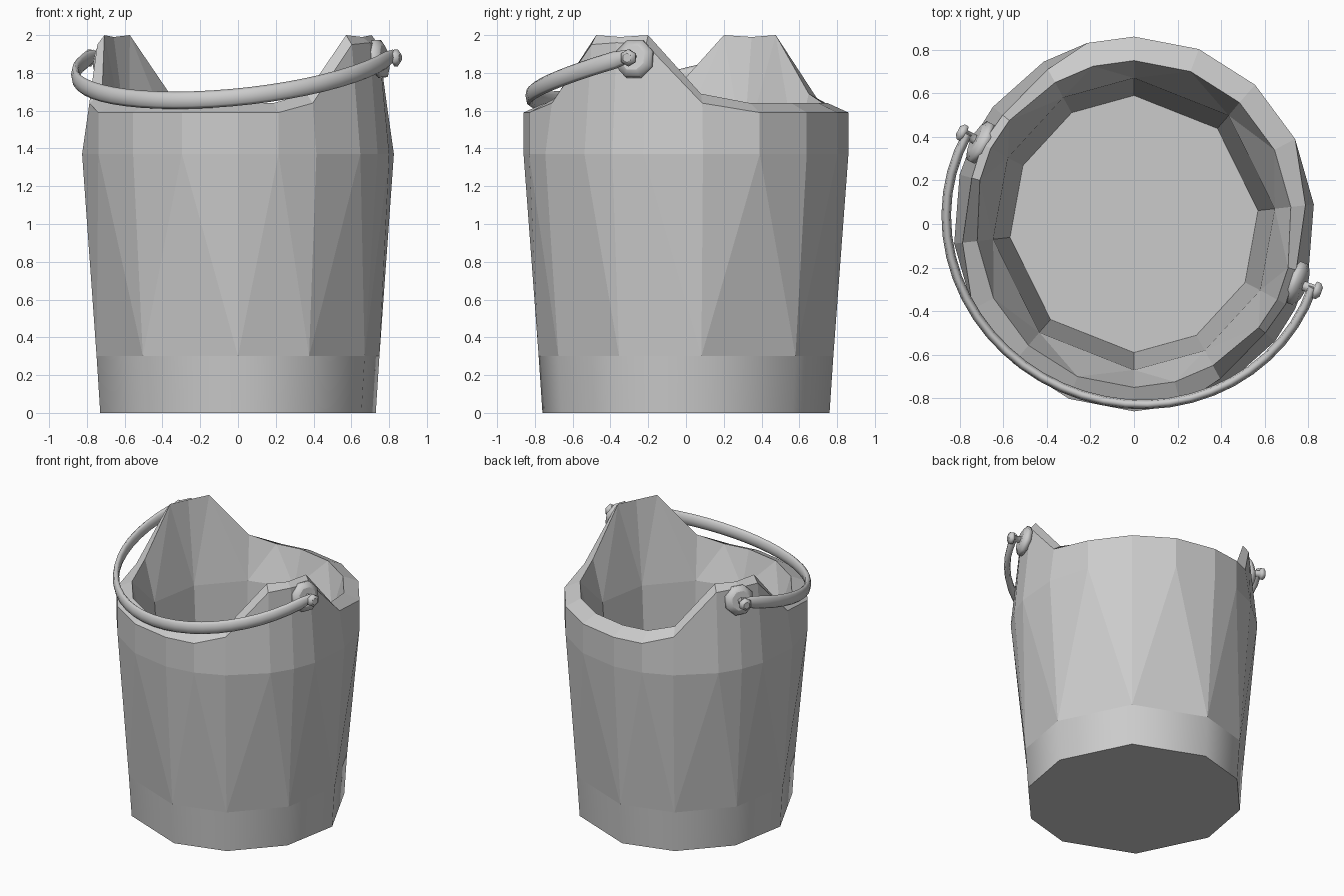
import bpy, bmesh, math
from mathutils import Vector

if "Cube" in bpy.data.objects:
    bpy.data.objects.remove(bpy.data.objects["Cube"])

LUG = -27   # direction of one raised lug; the other is opposite
REL = [-33, -11.7, 0, 11.7, 33, 54, 75, 96, 117, 132]
ANG = [math.radians(LUG + h + a) for h in (0, 180) for a in REL]


def finish(name, bm):
    bmesh.ops.recalc_face_normals(bm, faces=bm.faces)
    me = bpy.data.meshes.new(name)
    bm.to_mesh(me)
    bm.free()
    ob = bpy.data.objects.new(name, me)
    bpy.context.collection.objects.link(ob)
    return ob


def bridge(bm, a, b):
    n = len(a)
    return [bm.faces.new((a[i], a[(i + 1) % n], b[(i + 1) % n], b[i])) for i in range(n)]


def fan_bridge(bm, low, high):
    # joins a coarse ring to a ring with twice as many points
    n = len(low)
    for k in range(n):
        m, nxt, prv = high[2 * k], high[2 * k + 1], high[2 * k - 1]
        bm.faces.new((low[k], m, prv))
        bm.faces.new((low[k], nxt, m))
        bm.faces.new((low[k], low[(k + 1) % n], nxt))


# Bucket: faceted shell with thick walls and two raised lugs
bm = bmesh.new()


def ring(r, z, step=1, sx=0.965):
    return [bm.verts.new((r * sx * math.cos(a), r * math.sin(a), z)) for a in ANG[::step]]


def rim(low, valley, edge, tip):
    # each argument is (radius, height) for one kind of rim point
    kinds = [valley, edge, tip, edge, valley] + [low] * 5
    return [bm.verts.new((r * 0.965 * math.cos(a), r * math.sin(a), z))
            for a, (r, z) in zip(ANG, kinds * 2)]


base = ring(0.76, 0, 2)
band = ring(0.78, 0.3, 2)
shoulder = ring(0.86, 1.37)
outer = rim((0.86, 1.59), (0.82, 1.64), (0.80, 1.95), (0.81, 1.96))
inner = rim((0.75, 1.64), (0.75, 1.69), (0.76, 2.0), (0.765, 1.99))
throat = ring(0.67, 1.38, 2, 0.97)
floor = ring(0.59, 0.28, 2, 0.97)
bm.faces.new(base)
for f in bridge(bm, base, band):
    f.smooth = True
fan_bridge(bm, band, shoulder)
bridge(bm, shoulder, outer)
bridge(bm, outer, inner)
fan_bridge(bm, throat, inner)
bridge(bm, throat, floor)
bm.faces.new(floor)
for r in (base, band):
    for i in range(len(r)):
        bm.edges.get((r[i - 1], r[i])).smooth = False
finish("bucket", bm)

# Handle: flattened oval strap swept in a tilted half circle
bm = bmesh.new()
ax = math.radians(-24)
u = Vector((math.cos(ax), math.sin(ax), 0))
v = Vector((math.sin(ax), -math.cos(ax), 0))
up = Vector((0, 0, 1))
rings = []
N = 28
for i in range(N + 1):
    t = math.radians(-5 + 190 * i / N)
    p = u * 0.87 * math.cos(t) + v * 0.82 * math.sin(t) + up * (1.875 - 0.22 * math.sin(t))
    out = (u * math.cos(t) + v * math.sin(t)).normalized()
    tan = -u * 0.87 * math.sin(t) + v * 0.82 * math.cos(t) - up * 0.22 * math.cos(t)
    side = tan.cross(out).normalized()
    w = 0.65 if i in (0, N) else 1
    rings.append([bm.verts.new(p + out * 0.022 * math.cos(k * math.pi / 4)
                               + side * 0.046 * w * math.sin(k * math.pi / 4)) for k in range(8)])
for a, b in zip(rings, rings[1:]):
    bridge(bm, a, b)
bm.faces.new(rings[0])
bm.faces.new(rings[-1])
for f in bm.faces:
    f.smooth = len(f.verts) == 4
finish("handle", bm)


def turned(name, pos, direction, profile, sides):
    # profile of (radius, distance) turned about the given direction
    bm = bmesh.new()
    d = Vector(direction).normalized()
    s = d.cross(up).normalized()
    w = s.cross(d)
    rs = []
    for r, h in profile:
        rs.append([bm.verts.new(Vector(pos) + d * h + (s * math.cos(q) + w * math.sin(q)) * r)
                   for q in (2 * math.pi * (k + 0.5) / sides for k in range(sides))])
    for a, b in zip(rs, rs[1:]):
        for f in bridge(bm, a, b):
            f.smooth = True
    bm.faces.new(rs[0])
    bm.faces.new(rs[-1])
    finish(name, bm)


# Washers and pins at each end of the handle
for label, deg in (("right", -20), ("left", 152)):
    a = math.radians(deg)
    d = Vector((math.cos(a), math.sin(a), 0))
    turned(label + "_washer", d * 0.80 + up * 1.875, d + up * 0.2,
           [(0.085, -0.03), (0.108, -0.015), (0.108, 0.01), (0.07, 0.03)], 8)
    turned(label + "_pin", d * 0.80 + up * 1.88, d,
           [(0.025, 0), (0.025, 0.075), (0.045, 0.08), (0.045, 0.1), (0.025, 0.115)], 6)
